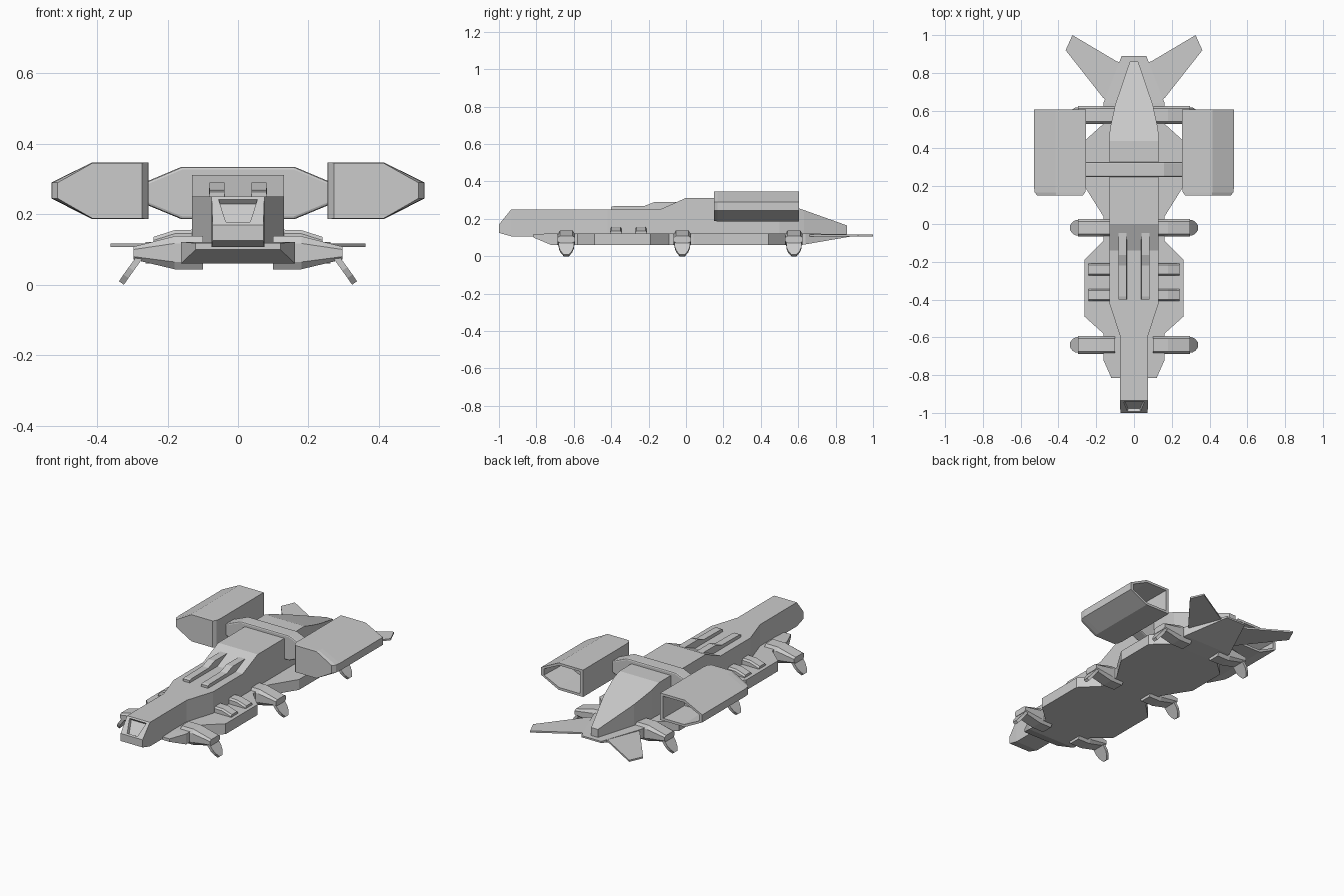
import bpy, bmesh
from mathutils import Vector

if "Cube" in bpy.data.objects:
    bpy.data.objects.remove(bpy.data.objects["Cube"])


def loft(name, rings, mirror=False, bevel=0):
    """Skin a list of equal-length point rings and cap both ends."""
    bm = bmesh.new()
    vs = [[bm.verts.new(p) for p in r] for r in rings]
    n = len(rings[0])
    for a, b in zip(vs, vs[1:]):
        for i in range(n):
            j = (i + 1) % n
            bm.faces.new((a[i], a[j], b[j], b[i]))
    bm.faces.new(vs[0])
    bm.faces.new(vs[-1])
    bmesh.ops.recalc_face_normals(bm, faces=bm.faces)
    me = bpy.data.meshes.new(name)
    bm.to_mesh(me)
    bm.free()
    ob = bpy.data.objects.new(name, me)
    bpy.context.collection.objects.link(ob)
    if bevel:
        m = ob.modifiers.new("Bevel", 'BEVEL')
        m.width = bevel
        m.segments = 2
    if mirror:
        ob.modifiers.new("Mirror", 'MIRROR')
    return ob


def box_ring(y, w, zb, zt):
    return [(-w, y, zb), (w, y, zb), (w, y, zt), (-w, y, zt)]


def xz_ring(profile, y):
    return [(x, y, z) for x, z in profile]


# Lower hull with two flared sections: y, half width, bottom, top
hull = [(-.815, .12, .10, .118), (-.72, .162, .06, .122), (-.58, .162, .06, .122),
        (-.49, .262, .06, .122), (-.19, .262, .06, .122), (-.09, .162, .06, .122),
        (.04, .162, .06, .122), (.20, .262, .06, .122), (.44, .262, .06, .122),
        (.53, .162, .06, .122), (.64, .162, .064, .122), (.89, .065, .107, .117)]
loft("lower_hull", [box_ring(*s) for s in hull])

# Upper fuselage
body = [(-1, .072, .125, .17), (-.935, .075, .107, .25), (-.59, .075, .107, .25),
        (-.42, .13, .11, .25), (-.14, .13, .11, .25), (0, .13, .11, .312),
        (.44, .13, .11, .312), (.50, .128, .11, .292), (.63, .10, .11, .247),
        (.86, .022, .112, .165)]
fuselage = loft("fuselage", [box_ring(*s) for s in body])

# Recessed nose window
bm = bmesh.new()
bm.from_mesh(fuselage.data)
window = min(bm.faces, key=lambda f: (f.calc_center_median() - Vector((0, -.967, .21))).length)
bmesh.ops.inset_individual(bm, faces=[window], thickness=.014, depth=0)
for v in window.verts:
    v.co.x *= .85 if v.co.z > .21 else .55
inner = bmesh.ops.inset_individual(bm, faces=[window], thickness=.004, depth=-.018)
bm.to_mesh(fuselage.data)
bm.free()

# Stepped rails along the top
rail = [(-.40, .264), (-.385, .268), (-.22, .27), (-.165, .291), (-.03, .291)]
loft("top_rail", [[(x, y, z) for x, z in ((.037, .24), (.083, .24), (.081, zt), (.039, zt))]
                  for y, zt in rail], mirror=True)

# Cross wing carrying the engines
wing = [(-.16, .335), (.16, .335), (.262, .292), (.262, .228), (.16, .186),
        (-.16, .186), (-.262, .228), (-.262, .292)]
loft("engine_crossbar", [xz_ring(wing, .25), xz_ring(wing, .328)], bevel=.008)

# Engines, hollow at the back
pod = [(.254, .187), (.415, .187), (.53, .245), (.53, .29), (.415, .347), (.254, .347)]


def scaled(sx, sz):
    return [(.392 + (x - .392) * sx, .267 + (z - .267) * sz) for x, z in pod]


loft("engine", [xz_ring(scaled(.87, .99), .15), xz_ring(scaled(.97, 1), .168),
                xz_ring(pod, .20), xz_ring(pod, .605),
                xz_ring(scaled(.86, .82), .605), xz_ring(scaled(.78, .72), .42)], mirror=True)

# Swept tail fins
fin = [(.04, .85), (.13, .64), (.165, .67), (.362, .92), (.326, 1.0), (.09, .86)]
loft("tail_fin", [[(x, y, z) for x, y in fin] for z in (.107, .117)], mirror=True)

# Small side blocks
for i, y in enumerate((-.375, -.24)):
    loft(f"side_block_{i + 1}",
         [[(x, y - .032, .10), (x, y + .032, .10), (x, y + .032, zt - .01),
           (x, y + .024, zt), (x, y - .024, zt), (x, y - .032, zt - .01)]
          for x, zt in ((.10, .157), (.18, .155), (.24, .136))], mirror=True)

# Landing leg pods with angled feet
for name, y in (("front", -.64), ("middle", -.02), ("rear", .577)):
    rings = []
    for x, zb, zt in ((.10, .044, .138), (.18, .044, .138), (.297, .072, .108)):
        c = (zt - zb) * .22
        rings.append([(x, y + a, z) for a, z in (
            (-.047, zb + c), (-.034, zb), (.034, zb), (.047, zb + c),
            (.047, zt - c), (.034, zt), (-.034, zt), (-.047, zt - c))])
    loft(f"{name}_leg_pod", rings, mirror=True)
    loft(f"{name}_foot",
         [[(x - .007, y - w, z - .005), (x + .007, y - w, z + .005),
           (x + .007, y + w, z + .005), (x - .007, y + w, z - .005)]
          for x, z, w in ((.272, .088, .042), (.303, .045, .04),
                          (.318, .024, .031), (.331, .005, .014))], mirror=True)
